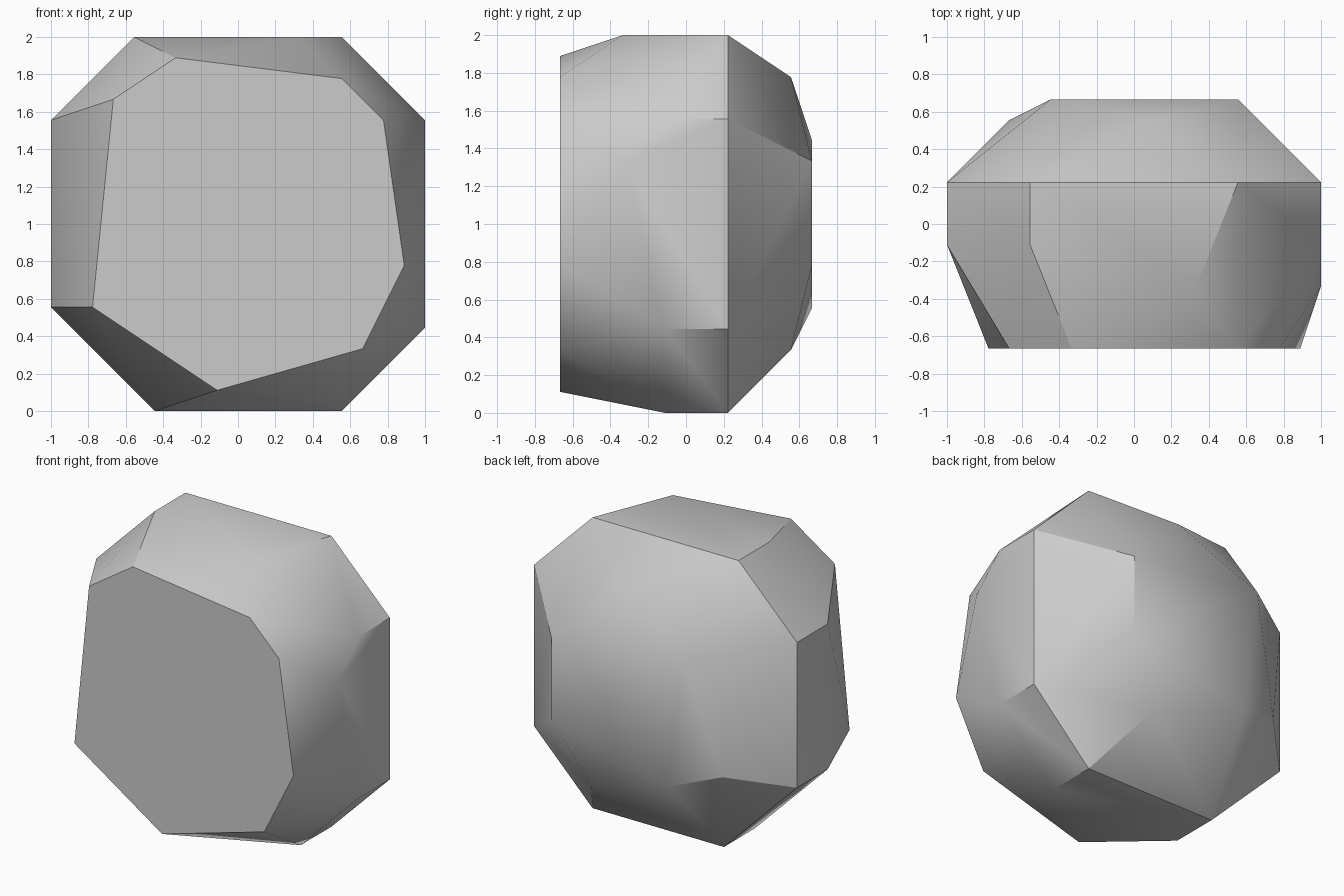
import bpy, bmesh, math
from mathutils import Vector

cube = bpy.data.objects.get("Cube")
if cube:
    bpy.data.objects.remove(cube, do_unlink=True)

GRID = 1 / 9  # every corner sits on a grid of ninths


def outline(depth, corners):
    """Lift a flat x-z outline to a given depth."""
    return [(x, depth, z) for x, z in corners]


# flat front facet
front_facet = outline(-6, [(-7, 5), (-6, 15), (-3, 17), (5, 16),
                           (7, 14), (8, 7), (6, 3), (-1, 1)])

# widest girdle, with clipped corners
girdle = outline(2, [(-5, 18), (5, 18), (9, 14), (9, 4),
                     (5, 0), (-4, 0), (-9, 5), (-9, 14)])

# shoulder corners between the girdle and the front facet
shoulder = outline(-1, [(-5, 18), (9, 14), (9, 4), (5, 0),
                        (-4, 0), (-9, 5), (-9, 14)])
shoulder += outline(-3, [(3, 18), (9, 12)])

# rounded back
back = outline(5, [(1, 16), (3, 3), (-6, 6)])
back += outline(6, [(5, 12), (5, 7), (-4, 13), (-3, 5)])

# wrap the corners into one faceted stone
bm = bmesh.new()
for corner in front_facet + girdle + shoulder + back:
    bm.verts.new(Vector(corner) * GRID)
bmesh.ops.convex_hull(bm, input=bm.verts)
bmesh.ops.dissolve_limit(bm, angle_limit=math.radians(0.5),
                         verts=bm.verts, edges=bm.edges)
bmesh.ops.recalc_face_normals(bm, faces=bm.faces)
mesh = bpy.data.meshes.new("boulder")
bm.to_mesh(mesh)
bm.free()

# plain stone colour
stone = bpy.data.materials.new("stone grey")
stone.use_nodes = True
colour = (0.6, 0.6, 0.6, 1)
stone.diffuse_color = colour
for node in stone.node_tree.nodes:
    if node.type == "BSDF_PRINCIPLED":
        node.inputs["Base Color"].default_value = colour
mesh.materials.append(stone)

boulder = bpy.data.objects.new("boulder", mesh)
bpy.context.collection.objects.link(boulder)

# soften gentle creases, keep strong ones sharp
bpy.ops.object.select_all(action="DESELECT")
boulder.select_set(True)
bpy.context.view_layer.objects.active = boulder
bpy.ops.object.shade_smooth_by_angle(angle=math.radians(30))
